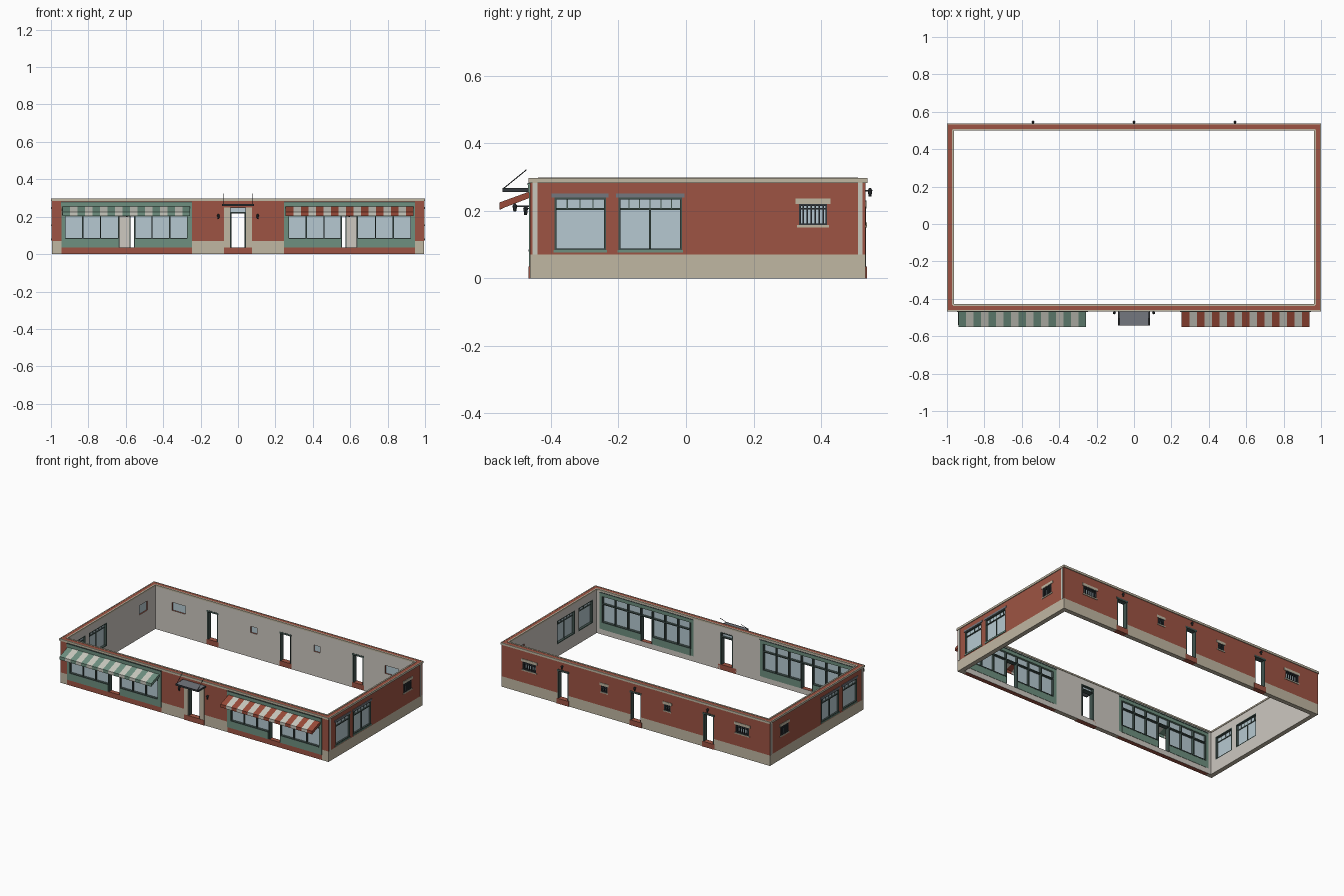
import bpy, bmesh
from mathutils import Vector, Matrix

cube = bpy.data.objects.get("Cube")
if cube:
    bpy.data.objects.remove(cube)


def material(name, hexcode):
    rgb = [int(hexcode[i:i + 2], 16) / 255 for i in (0, 2, 4)]
    col = [c / 12.92 if c < 0.04 else ((c + 0.055) / 1.055) ** 2.4 for c in rgb] + [1]
    m = bpy.data.materials.new(name)
    m.use_nodes = True
    m.diffuse_color = col
    m.node_tree.nodes["Principled BSDF"].inputs["Base Color"].default_value = col
    return m


BRICK = material("brick red", "9E5443")
STONE = material("stone", "C0B7A2")
PLASTER = material("plaster", "CDC8C0")
FRAME = material("dark green frame", "42544F")
GREEN = material("shop green", "6E9080")
GLASS = material("pale glass", "B6C9D1")
CREAM = material("awning cream", "C8C8BE")
CLOTH = material("awning red", "9A4A38")
GREY = material("canopy grey", "74777E")
METAL = material("dark metal", "33383C")


def P(side, u, d, z):
    """Point on a wall: u along it, d outward from its face, z up."""
    return Vector({"front": (u, -0.462 - d, z), "back": (u, 0.532 + d, z),
                   "right": (0.995 + d, u, z), "left": (-0.995 - d, u, z)}[side])


def finish(name, bm, mats):
    me = bpy.data.meshes.new(name)
    bm.to_mesh(me)
    bm.free()
    for m in mats:
        me.materials.append(m)
    ob = bpy.data.objects.new(name, me)
    bpy.context.scene.collection.objects.link(ob)
    return ob


def boxes(name, mat, side, items):
    """One object from boxes (u0, u1, d0, d1, z0, z1) on a wall."""
    bm = bmesh.new()
    for u0, u1, d0, d1, z0, z1 in items:
        a, b = P(side, u0, d0, z0), P(side, u1, d1, z1)
        size = [abs(q - p) for p, q in zip(a, b)]
        mx = Matrix.Translation((a + b) / 2) @ Matrix.Diagonal((*size, 1))
        bmesh.ops.create_cube(bm, size=1, matrix=mx)
    return finish(name, bm, [mat])


def wall(side, u0, u1, holes, low_brick=()):
    """Gridded wall sheet with openings, stone base and plastered inside."""
    bm = bmesh.new()
    us = sorted({u0, u1, *[v for h in holes for v in h[:2]], *[v for r in low_brick for v in r]})
    zs = sorted({0, 0.07, 0.283, 0.296, *[v for h in holes for v in h[2:]]})
    out = P(side, 0, 1, 0) - P(side, 0, 0, 0)
    for a, b in zip(us, us[1:]):
        for c, e in zip(zs, zs[1:]):
            u, z = (a + b) / 2, (c + e) / 2
            if any(h[0] < u < h[1] and h[2] < z < h[3] for h in holes):
                continue
            f = bm.faces.new([bm.verts.new(P(side, *q)) for q in
                              ((a, 0, c), (b, 0, c), (b, 0, e), (a, 0, e))])
            f.normal_update()
            if f.normal.dot(out) < 0:
                f.normal_flip()
            brick = z > 0.07 or any(r[0] < u < r[1] for r in low_brick)
            f.material_index = 0 if brick else 1
    bmesh.ops.remove_doubles(bm, verts=bm.verts, dist=1e-5)
    ob = finish(side + "_wall", bm, [BRICK, STONE, PLASTER, PLASTER])
    s = ob.modifiers.new("thickness", "SOLIDIFY")
    s.thickness, s.offset, s.material_offset = 0.03, -1, 2


def border(u0, u1, z0, z1, w, d0, d1):
    return [(u0, u0 + w, d0, d1, z0, z1), (u1 - w, u1, d0, d1, z0, z1),
            (u0, u1, d0, d1, z0, z0 + w), (u0, u1, d0, d1, z1 - w, z1)]


def posts(us, w, d0, d1, z0, z1):
    return [(u - w / 2, u + w / 2, d0, d1, z0, z1) for u in us]


def spread(u0, u1, n):
    return [u0 + (u1 - u0) * i / n for i in range(1, n)]


def barred_window(name, side, u0, u1, z0, z1, bars):
    boxes(name + "_glass", GLASS, side, [(u0, u1, -0.022, -0.018, z0, z1)])
    boxes(name + "_bars", METAL, side, border(u0, u1, z0, z1, 0.005, -0.02, 0.001)
          + posts(spread(u0, u1, bars), 0.004, -0.005, 0.001, z0, z1)
          + [(u0, u1, -0.005, 0.001, z1 - 0.016, z1 - 0.012)])
    boxes(name + "_stone", STONE, side, [(u0 - 0.01, u1 + 0.01, -0.01, 0.003, z1, z1 + 0.017),
                                         (u0 - 0.006, u1 + 0.006, -0.01, 0.004, z0 - 0.007, z0)])


def lantern(name, side, u, d, z0, z1):
    bm = bmesh.new()
    for r1, r2, a, b in ((0.004, 0.007, z0, z1 - 0.008), (0.008, 0.002, z1 - 0.008, z1)):
        bmesh.ops.create_cone(bm, cap_ends=True, segments=8, radius1=r1, radius2=r2, depth=b - a,
                              matrix=Matrix.Translation(P(side, u, d, (a + b) / 2)))
    finish(name, bm, [METAL])
    boxes(name + "_bracket", METAL, side, [(u - 0.002, u + 0.002, 0, d, z1 - 0.01, z1 - 0.006)])


# Opening layouts
SHOPS = [(-0.945, -0.245), (0.245, 0.945)]
BIG = [(-0.39, -0.237), (-0.2, -0.012)]
DOORS = [-0.54, 0, 0.54]
BACKWIN = [(-0.79, 0.05, 0.158, 0.212, 6), (0.79, 0.05, 0.158, 0.212, 6),
           (-0.234, 0.023, 0.165, 0.207, 4), (0.234, 0.023, 0.165, 0.207, 4)]

# Walls
wall("front", -0.995, 0.995, [(a, b, 0.035, 0.28) for a, b in SHOPS]
     + [(-0.043, 0.043, 0.035, 0.25)], SHOPS + [(-0.075, 0.075)])
wall("back", -0.995, 0.995, [(x - 0.037, x + 0.037, 0.035, 0.222) for x in DOORS]
     + [(x - w, x + w, a, b) for x, w, a, b, n in BACKWIN], [(x - 0.037, x + 0.037) for x in DOORS])
for side in ("left", "right"):
    wall(side, -0.435, 0.505, [(a, b, 0.083, 0.24) for a, b in BIG] + [(0.335, 0.418, 0.158, 0.22)])

# Cornice, inner lip and corner strips
for side in ("front", "back", "left", "right"):
    a, b = (-1, 1) if side in ("front", "back") else (-0.467, 0.537)
    boxes(side + "_cornice", STONE, side, [(a, b, -0.001, 0.005, 0.283, 0.297),
                                           (a + 0.033, b - 0.033, -0.033, -0.023, 0.288, 0.298)])
for side in ("left", "right"):
    boxes(side + "_corner_strips", CREAM, side, posts([-0.447, 0.516], 0.014, -0.001, 0.002, 0.07, 0.283))

# Side windows
for side in ("left", "right"):
    for i, (a, b) in enumerate(BIG):
        name = f"{side}_window_{i + 1}"
        boxes(name + "_glass", GLASS, side, [(a, b, -0.014, -0.01, 0.083, 0.24)])
        boxes(name + "_frame", FRAME, side, border(a, b, 0.083, 0.24, 0.006, -0.03, 0.001)
              + [(a, b, -0.018, -0.004, 0.203, 0.209)]
              + posts(spread(a, b, 4 + 2 * i), 0.003, -0.016, -0.008, 0.206, 0.24)
              + posts(spread(a, b, 1 + i), 0.006, -0.018, -0.004, 0.083, 0.206))
        boxes(name + "_lintel", GREY, side, [(a - 0.008, b + 0.008, -0.01, 0.004, 0.24, 0.252)])
        boxes(name + "_sill", GREEN, side, [(a - 0.003, b + 0.003, -0.01, 0.004, 0.076, 0.084)])
    barred_window(side + "_small_window", side, 0.335, 0.418, 0.158, 0.22, 7)

# Back windows, doorways and lanterns
for i, (x, w, a, b, n) in enumerate(BACKWIN):
    barred_window(f"back_window_{i + 1}", "back", x - w, x + w, a, b, n)
for i, x in enumerate(DOORS):
    name = f"back_door_{i + 1}"
    boxes(name + "_frame", FRAME, "back", posts([x - 0.037, x + 0.037], 0.006, -0.031, 0.001, 0.035, 0.222)
          + [(x - 0.044, x + 0.044, -0.031, 0.003, 0.218, 0.23)])
    boxes(name + "_step", BRICK, "back", [(x - 0.045, x + 0.045, -0.03, 0.004, 0, 0.035)])
    lantern(name + "_lantern", "back", x, 0.013, 0.243, 0.268)

# Shopfronts and awnings
for tag, s, cloth in (("left", 1, CLOTH), ("right", -1, GREEN)):
    def shop(name, mat, items):
        boxes(f"{tag}_shop_{name}", mat, "front", [
            (min(s * a, s * b), max(s * a, s * b), *rest) for a, b, *rest in items])

    shop("fascia", GREEN, [(0.245, 0.945, -0.03, 0.006, 0.255, 0.28),
                           (0.245, 0.27, -0.03, 0.003, 0.035, 0.255), (0.925, 0.945, -0.03, 0.003, 0.035, 0.255)])
    shop("bulkhead", GREEN, [(0.27, 0.55, -0.032, 0.003, 0.035, 0.082), (0.64, 0.925, -0.032, 0.003, 0.035, 0.082)])
    shop("glass", GLASS, [(0.27, 0.55, -0.016, -0.012, 0.08, 0.255), (0.64, 0.925, -0.016, -0.012, 0.08, 0.255),
                          (0.55, 0.64, -0.016, -0.012, 0.205, 0.255)])
    bars = [0.27, 0.365, 0.46, 0.552, 0.638, 0.735, 0.83, 0.925]
    shop("frame", FRAME, posts(bars, 0.007, -0.032, -0.002, 0.08, 0.255) + posts([0.552, 0.638], 0.007, -0.032, -0.002, 0.035, 0.09)
         + [(0.27, 0.925, -0.032, -0.004, 0.202, 0.208), (0.245, 0.945, -0.032, 0.008, 0.276, 0.282),
            (0.27, 0.55, -0.034, 0.004, 0.08, 0.086), (0.64, 0.925, -0.034, 0.004, 0.08, 0.086)])
    lantern(f"{tag}_shop_lantern", "front", s * 0.595, 0.045, 0.198, 0.222)

    # Striped cloth with a hanging front edge and end cheeks
    bm = bmesh.new()
    x0, width, count = s * 0.597 - 0.34, 0.04, 17
    fold = [(0.002, 0.257), (0.09, 0.225), (0.09, 0.204)]
    for i in range(count):
        for p, q in zip(fold, fold[1:]):
            a, b = x0 + i * width, x0 + (i + 1) * width
            f = bm.faces.new([bm.verts.new(P("front", u, *r)) for u, r in ((a, p), (a, q), (b, q), (b, p))])
            f.material_index = i % 2
    for x in (x0, x0 + count * width):
        bm.faces.new([bm.verts.new(P("front", x, *r)) for r in fold + [(0.075, 0.21), (0.002, 0.238)]])
    bmesh.ops.remove_doubles(bm, verts=bm.verts, dist=1e-5)
    ob = finish(f"{tag}_awning", bm, [cloth, CREAM])
    ob.modifiers.new("thickness", "SOLIDIFY").thickness = 0.003

# Main entrance
boxes("entrance_pilasters", STONE, "front", posts([-0.059, 0.059], 0.03, -0.001, 0.003, 0.035, 0.25))
boxes("entrance_step", BRICK, "front", [(-0.075, 0.075, -0.03, 0.004, 0, 0.035)])
boxes("entrance_glass", GLASS, "front", [(-0.043, 0.043, -0.016, -0.012, 0.222, 0.25)])
boxes("entrance_frame", FRAME, "front", posts([-0.043, 0.043], 0.008, -0.032, 0.002, 0.035, 0.25)
      + [(-0.043, 0.043, -0.032, 0, 0.218, 0.224), (-0.043, 0.043, -0.032, 0, 0.246, 0.252)])
boxes("entrance_canopy", GREY, "front", [(-0.083, 0.083, 0, 0.08, 0.258, 0.266)])
boxes("entrance_canopy_edge", METAL, "front", [(-0.084, 0.084, 0.078, 0.082, 0.256, 0.267)]
      + posts([-0.083, 0.083], 0.003, 0, 0.082, 0.256, 0.267))
for tag, s in (("left", 1), ("right", -1)):
    a, b = P("front", s * 0.078, 0.08, 0.265), P("front", s * 0.078, 0.01, 0.322)
    bm = bmesh.new()
    mx = Matrix.Translation((a + b) / 2) @ (b - a).to_track_quat("Z", "Y").to_matrix().to_4x4()
    bmesh.ops.create_cone(bm, cap_ends=True, segments=6, radius1=0.0015, radius2=0.0015,
                          depth=(b - a).length, matrix=mx)
    finish(f"{tag}_canopy_rod", bm, [METAL])
    lantern(f"{tag}_entrance_lantern", "front", s * 0.105, 0.013, 0.187, 0.215)
